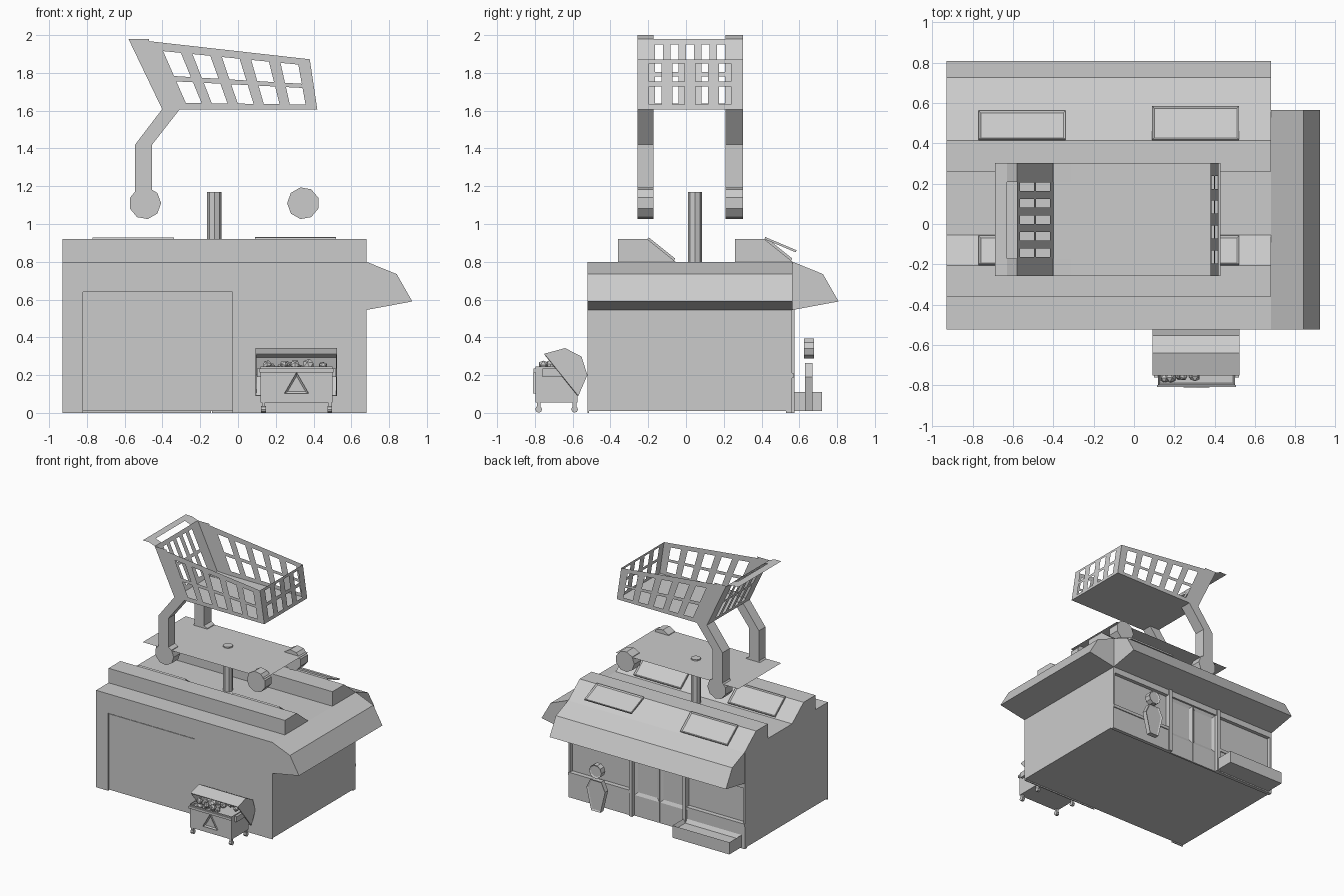
import bpy, bmesh, math, random
from mathutils import Vector, Matrix

if "Cube" in bpy.data.objects:
    bpy.data.objects.remove(bpy.data.objects["Cube"])

random.seed(4)


def finish(name, bm, fix=True):
    if fix:
        bmesh.ops.recalc_face_normals(bm, faces=bm.faces)
    me = bpy.data.meshes.new(name)
    bm.to_mesh(me)
    bm.free()
    ob = bpy.data.objects.new(name, me)
    bpy.context.collection.objects.link(ob)
    return ob


def prism(name, pts, axis, a, b, inset=0, depth=0, mouth=False):
    """Extrude a 2D profile along x (pts are y,z) or y (pts are x,z)."""
    bm = bmesh.new()
    put = (lambda p, t: (t, p[0], p[1])) if axis == 'x' else (lambda p, t: (p[0], t, p[1]))
    r0 = [bm.verts.new(put(p, a)) for p in pts]
    r1 = [bm.verts.new(put(p, b)) for p in pts]
    bm.faces.new(r0)
    cap = bm.faces.new(r1)
    n = len(pts)
    for i in range(n - 1 if mouth else n):
        j = (i + 1) % n
        bm.faces.new((r0[i], r0[j], r1[j], r1[i]))
    bmesh.ops.recalc_face_normals(bm, faces=bm.faces)
    if inset:
        bmesh.ops.inset_individual(bm, faces=[cap], thickness=inset, depth=-depth)
    return finish(name, bm, False)


def box(name, x0, x1, y0, y1, z0, z1):
    return prism(name, [(x0, z0), (x1, z0), (x1, z1), (x0, z1)], 'y', y0, y1)


def tray(name, x0, x1, y0, y1, z0, z1, rim, depth, loc=(0, 0, 0), rot=0):
    """Box with its top face inset and sunk, optionally tilted about x."""
    bm = bmesh.new()
    m = Matrix.Translation(((x0 + x1) / 2, (y0 + y1) / 2, (z0 + z1) / 2)) \
        @ Matrix.Diagonal((x1 - x0, y1 - y0, z1 - z0, 1))
    bmesh.ops.create_cube(bm, size=1, matrix=m)
    top = [f for f in bm.faces if f.normal.z > 0.9]
    bmesh.ops.inset_individual(bm, faces=top, thickness=rim, depth=0)
    bmesh.ops.translate(bm, verts=top[0].verts, vec=(0, 0, -depth))
    ob = finish(name, bm, False)
    ob.location, ob.rotation_euler = loc, (rot, 0, 0)
    return ob


def grid_panel(name, corners, us, vs):
    """Flat sheet between four corners; odd/odd cells are left open."""
    a, b, c, d = map(Vector, corners)
    bm = bmesh.new()
    g = [[bm.verts.new(a.lerp(b, u).lerp(d.lerp(c, u), v)) for v in vs] for u in us]
    for i in range(len(us) - 1):
        for j in range(len(vs) - 1):
            if not (i % 2 and j % 2):
                bm.faces.new((g[i][j], g[i + 1][j], g[i + 1][j + 1], g[i][j + 1]))
    return finish(name, bm)


def sheet(name, pts):
    bm = bmesh.new()
    bm.faces.new([bm.verts.new(p) for p in pts])
    return finish(name, bm, False)


def disc(cx, cz, r, n, ph=0.0):
    return [(cx + r * math.cos(ph + math.tau * i / n), cz + r * math.sin(ph + math.tau * i / n)) for i in range(n)]


def breaks(start, hole, bar, n):
    out = [0]
    for i in range(n):
        s = start + i * (hole + bar)
        out += [s, s + hole]
    return out + [1]


X0, X1 = -0.93, 0.68

# Building shell, with the front loading door slightly recessed
box("building_body", X0, X1, -0.513, 0.53, 0.01, 0.80)
box("front_wall_left", X0, -0.82, -0.522, -0.513, 0, 0.80)
box("front_wall_right", -0.03, X1, -0.522, -0.513, 0, 0.80)
box("front_wall_top", -0.82, -0.03, -0.522, -0.513, 0.64, 0.80)
box("loading_door", -0.815, -0.035, -0.518, -0.513, 0.01, 0.635)

# Sawtooth roof ridges and skylights
for tag, y in (("front", -0.36), ("back", 0.26)):
    prism(tag + "_roof_ridge", [(y, 0.80), (y, 0.92), (y + 0.155, 0.92), (y + 0.305, 0.80)], 'x', X0, X1)
    for side, x in (("left", -0.77), ("right", 0.09)):
        opened = tag == "back" and side == "right"
        tray(f"{tag}_{side}_skylight", x, x + 0.43, 0, 0.18, 0, 0.012, 0.015, 0.008,
             (0, y + 0.155, 0.92), -0.40 if opened else -math.atan2(0.12, 0.15))

# Awnings on the right and the back
awning = [(0, 0.80), (0.16, 0.735), (0.243, 0.59), (0, 0.545)]
prism("right_awning", [(X1 + d, z) for d, z in awning], 'y', -0.522, 0.565)
prism("back_awning", [(0.565 + d, z) for d, z in awning], 'x', X0, X1)

# Shop front on the back side
box("back_header", X0, X1, 0.53, 0.56, 0.50, 0.80)
for tag, a, b in (("left", X0, -0.40), ("right", 0.12, X1)):
    box(tag + "_base_wall", a, b, 0.53, 0.56, 0, 0.185)
    box(tag + "_window_sill", a, b, 0.53, 0.568, 0.185, 0.21)
box("left_corner_post", X0, X0 + 0.015, 0.53, 0.56, 0, 0.55)
box("right_corner_post", X1 - 0.015, X1, 0.53, 0.56, 0, 0.55)
for i, x in enumerate((-0.40, 0.09)):
    box(f"door_column_{i}", x, x + 0.03, 0.53, 0.575, 0, 0.56)
for i, x in enumerate((-0.37, -0.138)):
    box(f"door_panel_{i}", x, x + 0.226, 0.53, 0.545, 0, 0.17)
    tray(f"door_window_{i}", x, x + 0.226, -0.50, -0.17, 0, 0.015, 0.035, 0.012, (0, 0.53, 0), -math.pi / 2)
tray("planter", -0.90, -0.38, 0.56, 0.72, 0.01, 0.11, 0.025, 0.03)

# Coffin shaped sign with a round head
half = [(0.042, 0.01), (0.085, 0.19), (0.05, 0.265)]
pts = [(0.355 + x, z) for x, z in half] + [(0.355 - x, z) for x, z in reversed(half)]
prism("sign_board", pts, 'y', 0.63, 0.67, 0.014, 0.006)
prism("sign_head", disc(0.355, 0.34, 0.056, 10), 'y', 0.625, 0.677, 0.012, 0.006)

# Pole and flat plate carrying the giant cart
YA, YB = -0.257, 0.303
bm = bmesh.new()
bmesh.ops.create_cone(bm, segments=8, radius1=0.038, radius2=0.038, depth=0.37, cap_ends=True,
                      matrix=Matrix.Translation((-0.125, 0.048, 0.985)))
finish("roof_pole", bm)
sheet("cart_plate", [(-0.69, YA, 1.16), (0.428, YA, 1.16), (0.428, YB, 1.16), (-0.69, YB, 1.16)])

# Cart legs and wheels
leg = [(-0.40, 1.61), (-0.545, 1.42), (-0.545, 1.17), (-0.455, 1.17), (-0.455, 1.42), (-0.31, 1.605)]
for tag, a, b in (("front", YA, YA + 0.085), ("back", YB - 0.095, YB)):
    prism(tag + "_cart_leg", leg, 'y', a, b)
    prism(tag + "_left_wheel", disc(-0.492, 1.11, 0.085, 9), 'y', a, b)
    prism(tag + "_right_wheel", disc(0.345, 1.11, 0.085, 9, math.pi), 'y', a, b)

# Basket: floor, slotted sides and ends
bl, br, tr, tl = (-0.40, 1.605), (0.42, 1.605), (0.38, 1.872), (-0.58, 1.98)
P = lambda p, y: (p[0], y, p[1])
sheet("basket_floor", [P(bl, YA), P(br, YA), P(br, YB), P(bl, YB)])
for tag, y in (("front", YA), ("back", YB)):
    grid_panel(tag + "_basket_side", [P(p, y) for p in (bl, br, tr, tl)],
               breaks(0.17, 0.10, 0.065, 5), [0, 0.10, 0.42, 0.5, 0.87, 1])
    sheet(tag + "_basket_corner", [P(tl, y), P((-0.47, 1.98), y), P((-0.472, 1.968), y)])
grid_panel("basket_nose", [P(br, YA), P(br, YB), P(tr, YB), P(tr, YA)],
           breaks(0.11, 0.115, 0.105, 4), [0, 0.10, 0.46, 0.56, 0.92, 1])
grid_panel("basket_rear", [P(bl, YA), P(bl, YB), P(tl, YB), P(tl, YA)],
           breaks(0.165, 0.075, 0.072, 5), [0, 0.09, 0.47, 0.53, 0.92, 1])

# Thin U-shaped push handle
sheet("handle_bar", [(-0.69, YA, 2), (-0.63, YA, 2), (-0.63, YB, 2), (-0.69, YB, 2)])
for tag, a, b in (("front", YA, YA + 0.085), ("back", YB - 0.095, YB)):
    sheet(tag + "_handle_arm", [(-0.63, a, 2), (-0.58, a, 1.98), (-0.58, b, 1.98), (-0.63, b, 2)])

# Waste bin with open domed lid
tray("bin_body", 0.12, 0.50, -0.797, -0.575, 0.055, 0.245, 0.012, 0.03)
lid = prism("bin_lid", [(-0.75, 0.313), (-0.64, 0.343), (-0.553, 0.298), (-0.522, 0.20), (-0.57, 0.09)],
            'x', 0.092, 0.523, mouth=True)
mod = lid.modifiers.new("thickness", 'SOLIDIFY')
mod.thickness, mod.offset = 0.008, -1
for i, x in enumerate((0.10, 0.50)):
    box(f"bin_side_grip_{i}", x, x + 0.02, -0.76, -0.62, 0.19, 0.235)
box("bin_front_lip", 0.115, 0.505, -0.808, -0.797, 0.215, 0.235)

# Casters
for i, (x, y) in enumerate((x, y) for x in (0.135, 0.485) for y in (-0.78, -0.59)):
    box(f"caster_fork_{i}", x - 0.009, x + 0.009, y - 0.01, y + 0.01, 0.025, 0.058)
    prism(f"caster_wheel_{i}", [(y + a, b) for a, b in disc(0, 0.019, 0.018, 8)], 'x', x - 0.012, x + 0.012)

# Heap of rubbish in the bin
bm = bmesh.new()
for i in range(24):
    p = (0.15 + 0.32 * random.random(), -0.77 + 0.16 * random.random(), 0.22 + 0.035 * random.random())
    m = Matrix.Translation(p) @ Matrix.Rotation(random.random() * 3, 4, 'Y')
    bmesh.ops.create_icosphere(bm, subdivisions=1, radius=random.uniform(0.02, 0.034), matrix=m)
finish("bin_rubbish", bm)

# Plain raised triangle on the bin front
tri = disc(0.31, 0.14, 0.075, 3, math.pi / 2)
prism("bin_front_triangle", tri, 'y', -0.797, -0.81, 0.02, 0.01)
